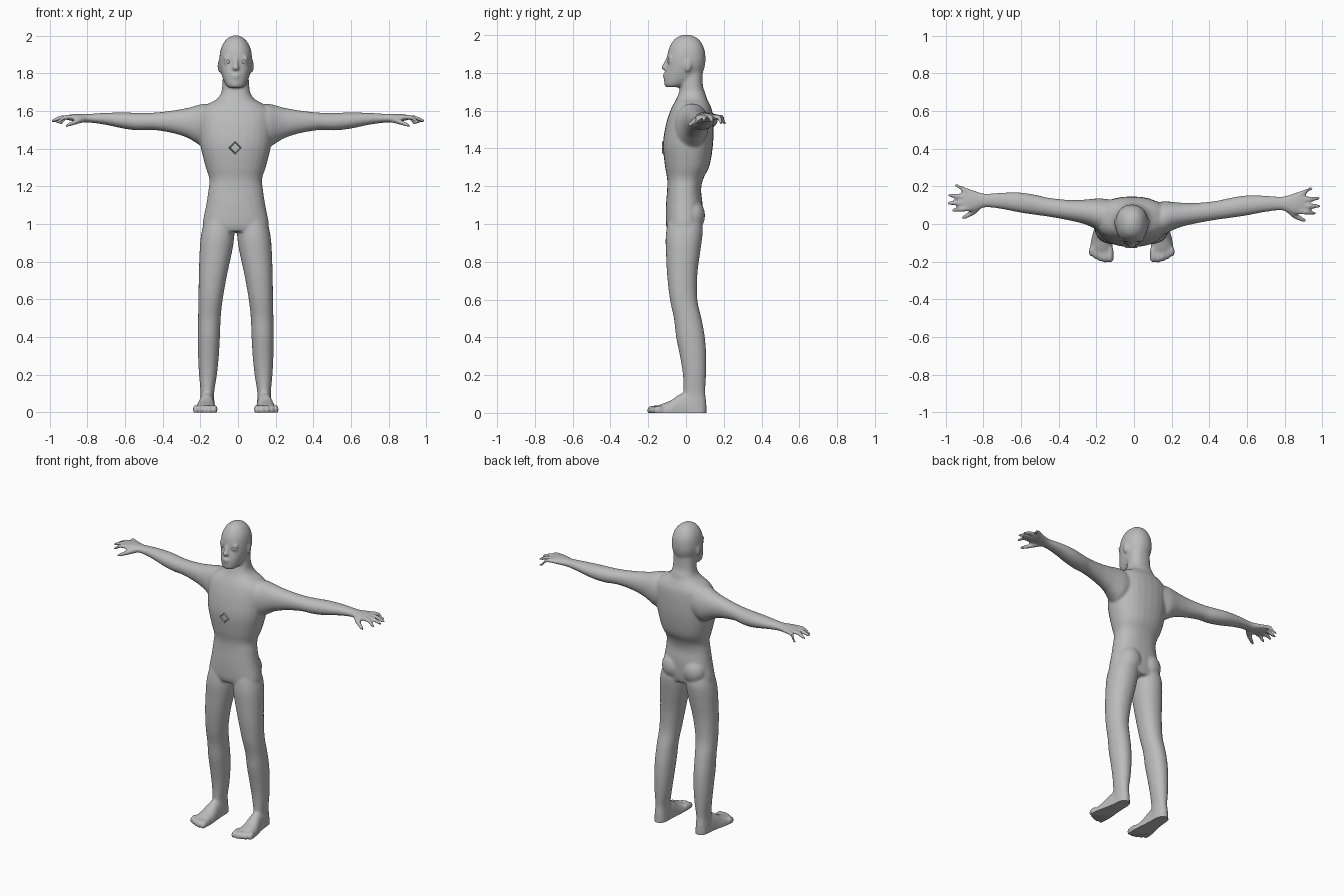
import bpy, bmesh, math
from mathutils import Matrix, Vector

AXIS = -0.012  # body centre line
skin = bpy.data.materials.new("matte_grey")
skin.diffuse_color = (0.5, 0.5, 0.5, 1)


def smooth_path(rows, steps=4):
    """Catmull-Rom interpolation through section rows."""
    out = []
    for i in range(len(rows) - 1):
        p = [rows[max(0, min(len(rows) - 1, i + k))] for k in (-1, 0, 1, 2)]
        for s in range(steps):
            t = s / steps
            out.append([0.5 * (2 * b + (c - a) * t + (2 * a - 5 * b + 4 * c - d) * t * t
                               + (3 * b - a - 3 * c + d) * t ** 3) for a, b, c, d in zip(*p)])
    return out + [list(rows[-1])]


def loft(bm, rows, axis, power=2.0, n=28):
    """Closed tube; rows are (cx, cy, cz, radius_a, radius_b)."""
    rings = []
    for cx, cy, cz, a, b in smooth_path(rows):
        ring = []
        for k in range(n):
            t = 2 * math.pi * k / n
            u = a * math.copysign(abs(math.cos(t)) ** (2 / power), math.cos(t))
            v = b * math.copysign(abs(math.sin(t)) ** (2 / power), math.sin(t))
            off = {'x': (0, u, v), 'y': (u, 0, v), 'z': (u, v, 0)}[axis]
            ring.append(bm.verts.new(Vector((cx, cy, cz)) + Vector(off)))
        rings.append(ring)
    for r, q in zip(rings, rings[1:]):
        for k in range(n):
            bm.faces.new((r[k], r[(k + 1) % n], q[(k + 1) % n], q[k]))
    bm.faces.new(rings[0][::-1])
    bm.faces.new(rings[-1])


def ball(bm, centre, radii):
    m = Matrix.Translation(centre) @ Matrix.Diagonal((*radii, 1))
    bmesh.ops.create_uvsphere(bm, u_segments=20, v_segments=12, radius=1, matrix=m)


def tall(rows):
    """(z, half width, front y, back y) rows to loft rows on the centre line."""
    return [(0, (f + b) / 2, z, w, (b - f) / 2) for z, w, f, b in rows]


def finish(bm, name):
    bmesh.ops.recalc_face_normals(bm, faces=bm.faces)
    mesh = bpy.data.meshes.new(name)
    bm.to_mesh(mesh)
    bm.free()
    mesh.materials.append(skin)
    ob = bpy.data.objects.new(name, mesh)
    bpy.context.collection.objects.link(ob)
    ob.location.x = AXIS
    for p in mesh.polygons:
        p.use_smooth = True
    return ob


bm = bmesh.new()
# torso and neck
loft(bm, tall([
    (0.96, .165, -.095, .075), (1.0, .176, -.106, .085), (1.1, .157, -.106, .088),
    (1.18, .145, -.10, .08), (1.24, .14, -.10, .092), (1.31, .162, -.112, .125),
    (1.42, .188, -.122, .143), (1.52, .195, -.108, .146), (1.595, .19, -.085, .14),
    (1.635, .15, -.066, .125), (1.66, .105, -.052, .112), (1.69, .08, -.04, .103),
    (1.73, .072, -.03, .09), (1.80, .068, -.03, .088)]), 'z', 2.3)
# head
loft(bm, tall([
    (1.724, .034, -.106, -.04), (1.735, .05, -.114, .0), (1.765, .066, -.116, .06),
    (1.80, .077, -.112, .088), (1.85, .087, -.10, .102), (1.90, .085, -.098, .102),
    (1.94, .076, -.086, .092), (1.975, .055, -.064, .07), (1.992, .034, -.04, .046),
    (2.002, .012, -.014, .02)]), 'z', 2.2)
# nose, brow, lips
loft(bm, [(0, -.097, 1.88, .010, .010), (0, -.105, 1.85, .012, .015),
          (0, -.113, 1.828, .018, .020), (0, -.106, 1.815, .014, .012)], 'z')
ball(bm, (0, -.112, 1.790), (.024, .011, .007))
ball(bm, (0, -.111, 1.777), (.021, .011, .007))

for s in (-1, 1):
    reach = 1.0 + .012 * s      # arms differ slightly in length
    dy = -.008 * s
    # ear, brow, eyelids, buttock
    ball(bm, (s * .087, .01, 1.838), (.010, .019, .034))
    ball(bm, (s * .040, -.084, 1.882), (.028, .012, .009))
    ball(bm, (s * .040, -.083, 1.860), (.022, .012, .015))
    ball(bm, (s * .075, .035, 1.045), (.078, .066, .085))
    # leg: z, inner x, outer x, front y, back y
    leg = [(1.06, .01, .150, -.085, .07), (.98, .006, .176, -.102, .088),
           (.92, .009, .187, -.108, .085), (.85, .020, .192, -.106, .075),
           (.73, .046, .196, -.10, .060), (.60, .069, .198, -.085, .060),
           (.50, .080, .200, -.064, .082), (.40, .084, .202, -.052, .100),
           (.30, .090, .200, -.032, .107), (.20, .100, .195, -.016, .106),
           (.11, .114, .187, -.014, .102), (.05, .113, .190, -.02, .108),
           (-.02, .110, .192, -.03, .110)]
    loft(bm, [(s * (i + o) / 2, (f + b) / 2, z, (o - i) / 2, (b - f) / 2)
              for z, i, o, f, b in leg], 'z', 2.15)
    # foot
    loft(bm, [(s * .152, .09, .0, .034, .07), (s * .152, .03, .0, .040, .11),
              (s * .155, -.03, .0, .046, .10), (s * .159, -.08, .0, .055, .066),
              (s * .161, -.13, .0, .060, .047), (s * .161, -.158, .0, .056, .034)], 'y', 2.3)
    # toes
    for k, (tip, r) in enumerate([(-.203, .017), (-.205, .0125), (-.198, .0125),
                                  (-.186, .012), (-.172, .012)]):
        x = s * (.117 + .0245 * k - (.003 if k == 0 else 0))
        loft(bm, [(x, -.13, .018, r, .022), (x, tip + .022, .016, r, .023),
                  (x, tip + .006, .013, r * .9, .018), (x, tip, .011, r * .5, .010)], 'y', n=12)
    # arm: x, y, top z, bottom z, half depth
    arm = [(.10, .03, 1.63, 1.44, .09), (.17, .040, 1.638, 1.41, .088),
           (.215, .050, 1.628, 1.432, .075), (.26, .057, 1.616, 1.458, .064),
           (.34, .066, 1.602, 1.483, .054), (.44, .080, 1.591, 1.499, .050),
           (.52, .094, 1.590, 1.497, .053), (.60, .106, 1.592, 1.506, .053),
           (.70, .115, 1.590, 1.527, .043), (.78, .117, 1.585, 1.538, .036),
           (.82, .115, 1.585, 1.540, .045), (.86, .117, 1.585, 1.545, .058),
           (.895, .120, 1.580, 1.550, .060), (.91, .122, 1.575, 1.556, .052)]
    loft(bm, [(s * x * reach, y + dy, (t + b) / 2, d, (t - b) / 2)
              for x, y, t, b, d in arm], 'x', 2.1)
    # fingers: root y, tip x, tip y, tip z
    for ry, tx, ty, tz in [(.076, .970, .065, 1.537), (.105, .993, .102, 1.545),
                           (.135, .988, .145, 1.542), (.163, .952, .197, 1.532)]:
        pts = [(.875, ry, 1.567, .0155), ((.875 + tx) / 2, (ry + ty) / 2, 1.565, .0145),
               (tx - .02, ty * .85 + ry * .15, tz + .008, .012), (tx, ty, tz, .006)]
        loft(bm, [(s * x * reach, y + dy, z, r, r * .85) for x, y, z, r in pts], 'x', n=12)
    # thumb
    pts = [(.81, .095, 1.557, .022), (.845, .062, 1.548, .021),
           (.88, .040, 1.534, .016), (.905, .027, 1.524, .012), (.915, .024, 1.520, .006)]
    loft(bm, [(s * x * reach, y + dy, z, r, r * .8) for x, y, z, r in pts], 'x', n=12)

# fuse the limbs into one skin
body = finish(bm, "body")
fuse = body.modifiers.new("fuse", 'REMESH')
fuse.mode = 'VOXEL'
fuse.voxel_size = .0075
fuse.use_smooth_shade = True
relax = body.modifiers.new("relax", 'SMOOTH')
relax.factor = .5
relax.iterations = 6
bpy.context.view_layer.update()
fused = bpy.data.meshes.new_from_object(body.evaluated_get(bpy.context.evaluated_depsgraph_get()))
body.modifiers.clear()
body.data = fused

# flat soles
bm = bmesh.new()
bm.from_mesh(fused)
cut = bmesh.ops.bisect_plane(bm, geom=bm.verts[:] + bm.edges[:] + bm.faces[:], plane_co=(0, 0, 0),
                             plane_no=(0, 0, 1), clear_inner=True)
bmesh.ops.holes_fill(bm, edges=[e for e in bm.edges if e.is_boundary])
bm.to_mesh(fused)
bm.free()
fused.materials.clear()
fused.materials.append(skin)
for p in fused.polygons:
    p.use_smooth = True
    p.material_index = 0
bpy.context.view_layer.objects.active = body
body.select_set(True)
bpy.ops.object.shade_smooth_by_angle(angle=math.radians(50))

# eyeballs
for s, side in ((-1, "right"), (1, "left")):
    bm = bmesh.new()
    ball(bm, (s * .040, -.083, 1.861), (.0135, .0145, .0125))
    finish(bm, side + "_eye")

# small diamond rim on the chest
bm = bmesh.new()
for k in range(4):
    rim = []
    for r, y in ((.036, -.118), (.030, -.127), (.024, -.118)):
        for j in (k, k + 1):
            a = math.pi / 2 * j
            rim.append(bm.verts.new((-.003 + r * math.cos(a), y, 1.405 + r * math.sin(a))))
    bm.faces.new((rim[0], rim[1], rim[3], rim[2]))
    bm.faces.new((rim[2], rim[3], rim[5], rim[4]))
bmesh.ops.remove_doubles(bm, verts=bm.verts, dist=.0005)
rim_ob = finish(bm, "chest_diamond")
for p in rim_ob.data.polygons:
    p.use_smooth = False
